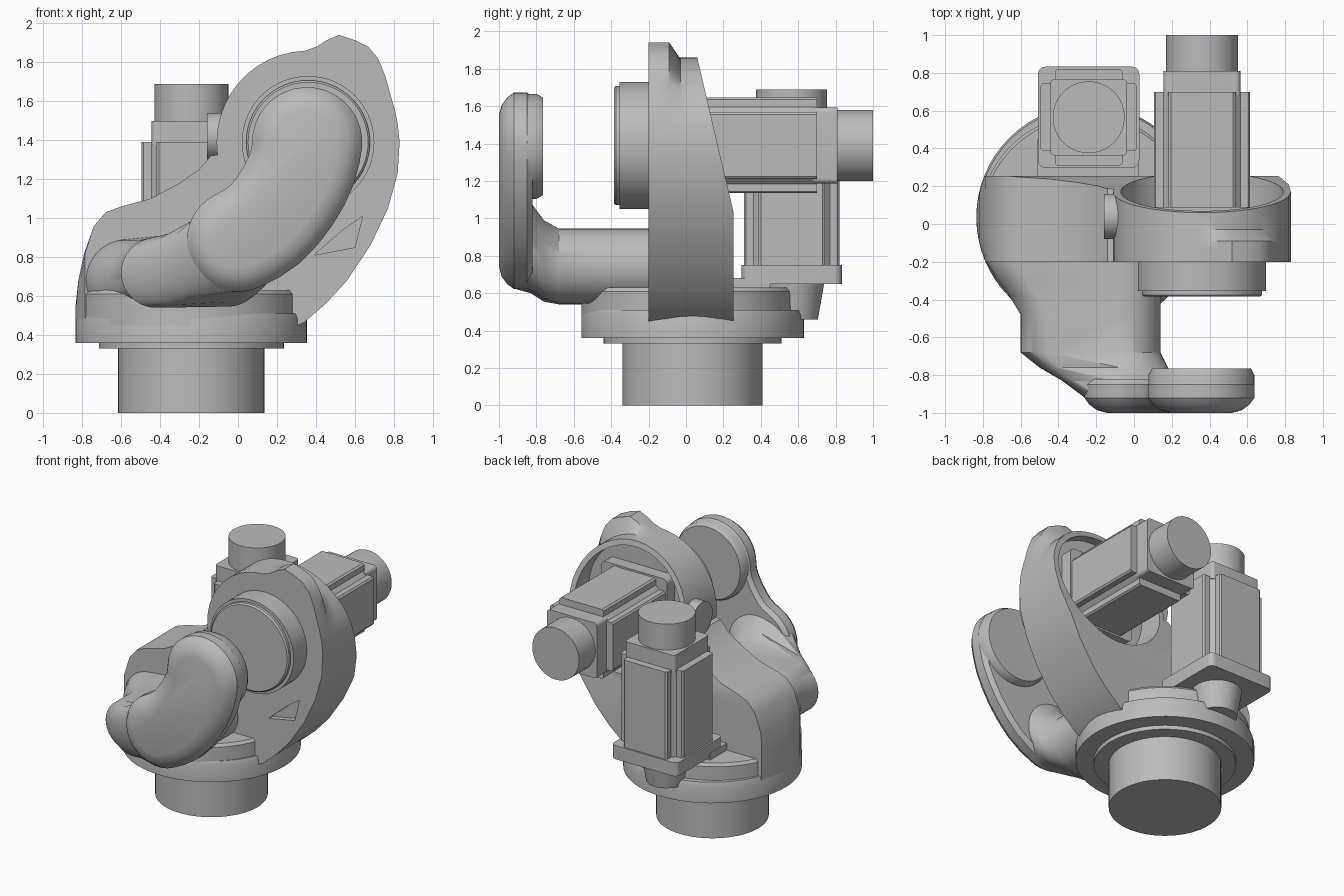
import bpy, bmesh, math
from mathutils import Vector

if "Cube" in bpy.data.objects:
    bpy.data.objects.remove(bpy.data.objects["Cube"], do_unlink=True)

GREY = (0.5, 0.5, 0.5, 1)
metal = bpy.data.materials.new("cast grey")
metal.use_nodes = True
metal.diffuse_color = GREY
metal.node_tree.nodes["Principled BSDF"].inputs["Base Color"].default_value = GREY

JOINT = (0.36, 1.39)     # swing joint centre in x, z
BASE = (-0.24, 0.035)    # turntable centre in x, y
MOTOR = (-0.24, 0.565)   # upright motor centre in x, y


def place(u, v, h, axis):
    return Vector((u, v, h)) if axis == "z" else Vector((u, h, v))


def smooth(obj, angle=32):
    bpy.ops.object.select_all(action="DESELECT")
    obj.select_set(True)
    bpy.context.view_layer.objects.active = obj
    bpy.ops.object.shade_smooth_by_angle(angle=math.radians(angle))


def loft(name, sections, cut=None):
    """Skin a list of equal-length closed sections, optionally trimmed by a plane."""
    bm = bmesh.new()
    rows = [[bm.verts.new(p) for p in s] for s in sections]
    n = len(rows[0])
    for a, b in zip(rows, rows[1:]):
        for i in range(n):
            j = (i + 1) % n
            bm.faces.new((a[i], a[j], b[j], b[i]))
    bm.faces.new(rows[0])
    bm.faces.new(rows[-1])
    if cut:
        bmesh.ops.bisect_plane(bm, geom=bm.verts[:] + bm.edges[:] + bm.faces[:],
                               plane_co=cut[0], plane_no=cut[1], clear_outer=True)
        bmesh.ops.holes_fill(bm, edges=[e for e in bm.edges if e.is_boundary])
    bmesh.ops.recalc_face_normals(bm, faces=bm.faces[:])
    mesh = bpy.data.meshes.new(name)
    bm.to_mesh(mesh)
    bm.free()
    obj = bpy.data.objects.new(name, mesh)
    bpy.context.collection.objects.link(obj)
    mesh.materials.append(metal)
    smooth(obj)
    return obj


def turned(name, centre, axis, steps, cut=None, n=64):
    """Round part made of (position, radius) steps along an axis."""
    def ring(h, r):
        return [place(centre[0] + r * math.cos(k * math.tau / n),
                      centre[1] + r * math.sin(k * math.tau / n), h, axis) for k in range(n)]
    return loft(name, [ring(h, r) for h, r in steps], cut)


def prism(name, outline, axis, h0, h1):
    return loft(name, [[place(u, v, h, axis) for u, v in outline] for h in (h0, h1)])


def four_way(centre, quarter):
    """Repeat a quarter outline around a centre."""
    pts, out = list(quarter), []
    for _ in range(4):
        out += [(centre[0] + u, centre[1] + v) for u, v in pts]
        pts = [(-v, u) for u, v in pts]
    return out


def round_square(centre, half, r):
    c = half - r
    return four_way(centre, [(c + r * math.cos(math.radians(a)), c + r * math.sin(math.radians(a)))
                             for a in range(0, 91, 15)])


def subtract(obj, cutter):
    mod = obj.modifiers.new("cut", "BOOLEAN")
    mod.operation, mod.solver, mod.object = "DIFFERENCE", "EXACT", cutter
    bpy.context.view_layer.objects.active = obj
    bpy.ops.object.modifier_apply(modifier=mod.name)
    bpy.data.objects.remove(cutter, do_unlink=True)


# Turntable: neck, step and stacked discs
turned("base_neck", BASE, "z", [(0, 0.375), (0.34, 0.375)])
turned("base_step", BASE, "z", [(0.33, 0.475), (0.37, 0.475)])
turned("turntable_disc", BASE, "z", [(0.36, 0.595), (0.48, 0.595), (0.51, 0.585)])
turned("turntable_top", (-0.25, 0.01), "z", [(0.45, 0.57), (0.61, 0.57), (0.63, 0.555)],
       cut=((0.31, 0, 0), (1, 0, 0)))

# Upright body plate with the joint ring; the front lip swells at the upper right
SWELL = [(0, 0), (12, 0), (20, .005), (30, .018), (40, .05), (50, .09), (58, .11), (66, .106),
         (74, .103), (80, .06), (85, .022), (92, 0)] + [(a, 0) for a in range(100, 191, 8)]
RIGHT = [(-.835, .4), (.2, .4), (.34, .465), (.45, .56), (.56, .68), (.68, .86), (.77, 1.05), (.82, 1.23)]
LEFT = [(-.14, 1.32), (-.2, 1.25), (-.3, 1.18), (-.45, 1.1), (-.6, 1.06), (-.68, 1.03),
        (-.74, .96), (-.79, .82), (-.82, .68), (-.835, .55)]


def plate_section(y):
    lip = min(1, max(0, (-0.03 - y) / 0.06))
    arc = [(JOINT[0] + (0.47 + lip * s) * math.cos(math.radians(a)),
            JOINT[1] + (0.47 + lip * s) * math.sin(math.radians(a))) for a, s in SWELL]
    edge = BASE[0] - math.sqrt(0.594 ** 2 - (y - BASE[1]) ** 2)
    return [Vector((max(x, edge), y, z)) for x, z in RIGHT + arc + LEFT]


body = loft("body_plate", [plate_section(y) for y in (-.2, -.14, -.09, -.03, .03, .1, .18, .255)],
            cut=((0, 0.255, 1.03), (0, 0.83, 0.195)))
subtract(body, turned("ring_cutter", JOINT, "y", [(0.0, 0.43), (0.6, 0.43)]))
subtract(body, prism("pocket_cutter", [(.39, .81), (.6, .85), (.64, 1.01), (.54, .94)], "y", -.3, -.16))
smooth(body)

# Joint hub on the front of the ring
turned("joint_hub", JOINT, "y", [(-0.15, 0.34), (-0.355, 0.34)])
turned("joint_hub_face", JOINT, "y", [(-0.34, 0.318), (-0.375, 0.318), (-0.385, 0.308)])


# Side arm: each section is the hull of two circles
def hull(y, a, b, n=56):
    pts = []
    for k in range(n):
        d = (math.cos(k * math.tau / n), math.sin(k * math.tau / n))
        x, z, r = max((a, b), key=lambda c: c[0] * d[0] + c[1] * d[1] + c[2])
        pts.append(Vector((x + r * d[0], y, z + r * d[1])))
    return pts


MAIN = (-.06, .745, .2)
loft("side_arm", [
    hull(-.1, (-.58, .68, .21), MAIN),
    hull(-.2, (-.57, .68, .21), MAIN),
    hull(-.29, (-.53, .69, .2), MAIN),
    hull(-.38, (-.47, .7, .19), MAIN),
    hull(-.48, (-.42, .72, .18), MAIN),
    hull(-.68, (-.42, .72, .18), MAIN),
    hull(-.76, (-.32, .735, .18), (-.03, .78, .21)),
    hull(-.83, (-.2, .78, .18), (0, .85, .235)),
    hull(-.92, (-.06, .84, .2), (0, .87, .245)),
    hull(-.97, (-.02, .86, .16), (0, .87, .19))])

# Curved outer link, with softened edges
PATH = [Vector(p) for p in [(0, .885), (.07, .92), (.14, .97), (.2, 1.035), (.255, 1.11),
                            (.3, 1.19), (.33, 1.26), (.347, 1.33), (.355, 1.39)]]


def link_section(y, inset):
    left, right, n = [], [], len(PATH) - 1
    for i, p in enumerate(PATH):
        t = (PATH[min(i + 1, n)] - PATH[max(i - 1, 0)]).normalized()
        w = 0.263 + 0.02 * i / n - inset
        side = Vector((-t.y, t.x)) * w
        left.append(p + side)
        right.append(p - side)
        if i in (0, n):
            sign = 1 if i else -1
            cap = [p - sign * side * math.cos(a) + sign * t * w * math.sin(a)
                   for a in (k * math.pi / 16 for k in range(1, 16))]
            if i:
                end_cap = cap
            else:
                start_cap = cap
    return [Vector((q.x, y, q.y)) for q in right + end_cap + left[::-1] + start_cap]


loft("outer_link", [link_section(y, i) for y, i in
                    ((-.82, .025), (-.85, 0), (-.92, 0), (-.955, .025), (-.985, .065), (-1, .12))])
turned("outer_link_pad", (0.357, 1.385), "y", [(-0.765, 0.262), (-0.8, 0.28), (-0.9, 0.28)])


# Motors: flange, ribbed body, rear housing and round cap
def motor(name, centre, axis, flange, body_end, housing_end, cap_end):
    prism(name + "_flange", round_square(centre, 0.268, 0.04), axis, flange, flange + 0.1)
    prism(name + "_body", four_way(centre, [(.255, -.165), (.255, .165), (.245, .178), (.205, .178),
                                            (.178, .205), (.178, .245)]),
          axis, flange + 0.09, body_end)
    prism(name + "_housing", round_square(centre, 0.203, 0.025), axis, body_end - 0.02, housing_end)
    turned(name + "_cap", centre, axis, [(housing_end - 0.02, 0.19), (cap_end, 0.19)])


motor("upright_motor", MOTOR, "z", 0.65, 1.39, 1.5, 1.69)
motor("joint_motor", JOINT, "y", -0.01, 0.70, 0.81, 1.0)

# Boss under the upright motor and its mounting block
turned("motor_boss", (MOTOR[0], 0.57), "z", [(0.46, 0.135), (0.66, 0.17)])
prism("motor_mount", [(-.51, .24), (.025, .24), (.025, .45), (-.51, .45)], "z", 0.58, 0.68)

# Small cover disc on the left flank of the ring
cover = turned("flank_cover", (0.04, 1.42), "z", [(0, 0.12), (0.09, 0.12)])
for v in cover.data.vertices:
    y, z, h = v.co.x, v.co.y, v.co.z
    v.co = (-0.16 + h, y, z)
